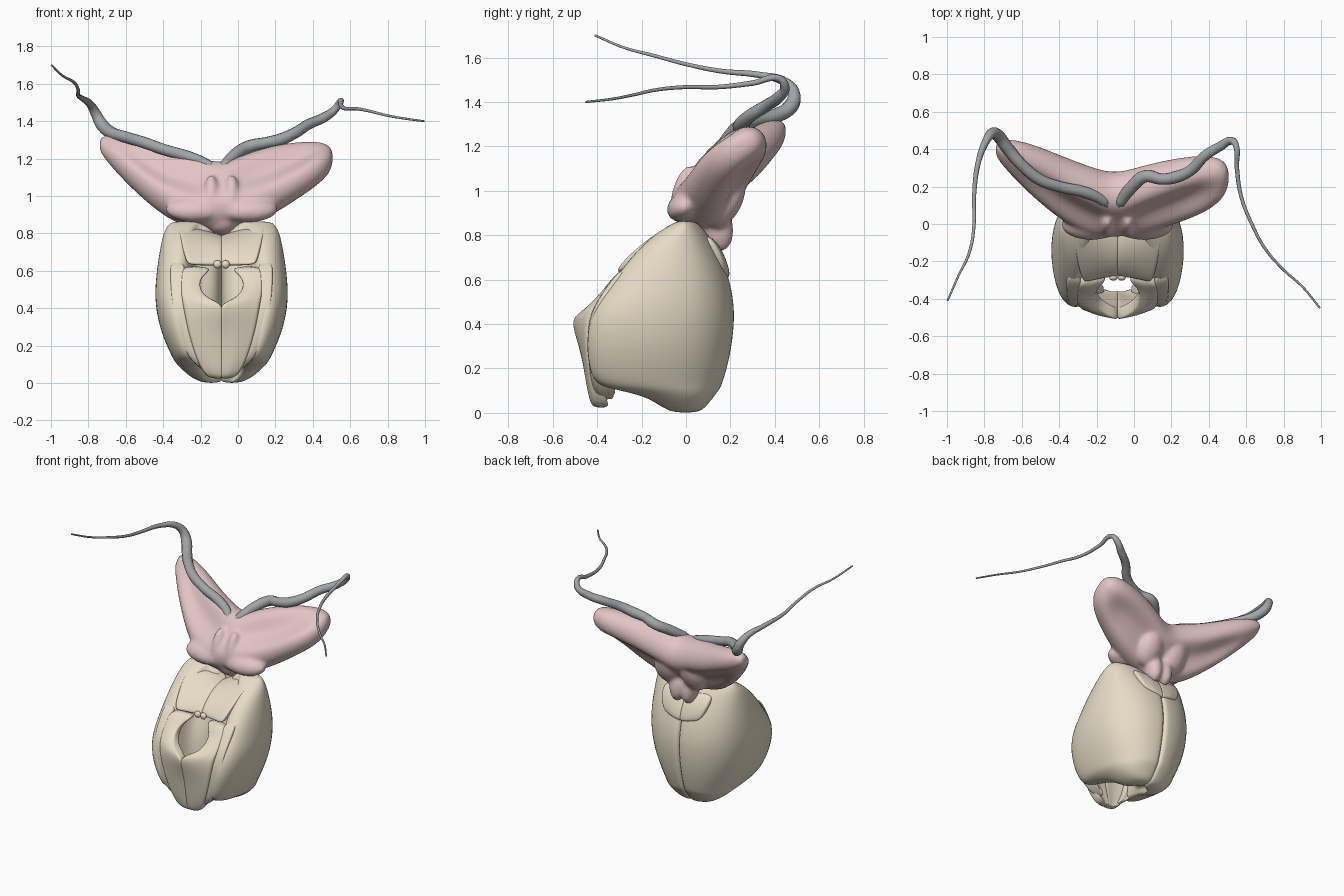
import bpy, bmesh, math
from mathutils import Vector

CX = -0.088  # symmetry plane of the shell


def material(name, rgb):
    m = bpy.data.materials.new(name)
    m.diffuse_color = (*rgb, 1)
    return m


BEIGE = material("beige", (0.80, 0.72, 0.57))
PINK = material("pink", (0.77, 0.56, 0.56))
GREY = material("grey", (0.36, 0.37, 0.38))


def loft(name, rings, mat, mirror=False, levels=2):
    """Skin closed rings of equal length, cap the ends and smooth."""
    bm = bmesh.new()
    vs = [[bm.verts.new(p) for p in r] for r in rings]
    n = len(rings[0])
    for a, b in zip(vs, vs[1:]):
        for i in range(n):
            bm.faces.new((a[i], a[(i + 1) % n], b[(i + 1) % n], b[i]))
    bm.faces.new(vs[0])
    bm.faces.new(vs[-1])
    bmesh.ops.recalc_face_normals(bm, faces=bm.faces)
    for f in bm.faces:
        f.smooth = True
    me = bpy.data.meshes.new(name)
    bm.to_mesh(me)
    bm.free()
    me.materials.append(mat)
    ob = bpy.data.objects.new(name, me)
    bpy.context.collection.objects.link(ob)
    s = ob.modifiers.new("smooth", "SUBSURF")
    s.levels = s.render_levels = levels
    if mirror:
        ob.location.x = CX
        m = ob.modifiers.new("mirror", "MIRROR")
        m.use_mirror_merge = False
    return ob


def plate(name, rows, depth, bulge):
    """Thick curved plate; each row is inner point and outer point."""
    rings = []
    for x0, y0, z0, x1, y1, z1 in rows:
        a, b = Vector((x0, y0, z0)), Vector((x1, y1, z1))
        front = [a, a.lerp(b, .12), a.lerp(b, .5) + Vector((0, bulge, 0)), a.lerp(b, .88), b]
        rings.append(front + [p + Vector((0, depth, 0)) for p in reversed(front)])
    return loft(name, rings, BEIGE, mirror=True)


def blob(name, loc, size, mat, tilt=0):
    bpy.ops.mesh.primitive_uv_sphere_add(segments=32, ring_count=16, location=loc)
    ob = bpy.context.object
    ob.name = name
    ob.scale = size
    ob.rotation_euler.x = tilt
    ob.data.materials.append(mat)
    bpy.ops.object.shade_smooth()
    return ob


# Side lobes: C-shaped sections open towards the front (z, front y, back y, width, inner x)
lobe = [(0.0, -.06, .06, .10, .0), (.03, -.12, .095, .165, -.008), (.075, -.19, .13, .215, -.008),
        (.105, -.33, .155, .245, -.008), (.13, -.43, .168, .262, -.008), (.22, -.455, .195, .305, -.008),
        (.33, -.465, .216, .343, -.008), (.45, -.445, .225, .36, -.008), (.55, -.37, .212, .355, -.008),
        (.65, -.3, .185, .343, -.008), (.75, -.21, .138, .325, -.004), (.81, -.135, .095, .31, .04),
        (.85, -.07, .06, .285, .09), (.865, -.035, .03, .26, .12)]
rings = []
for z, yf, yb, w, xi in lobe:
    d = yb - yf
    yc = yf + d * .4
    rings.append([(x, y, z) for x, y in (
        (xi, yb - .015), (xi + .02, yb), (xi + (w - xi) * .5, yb - d * .03), (w * .87, yb - d * .2),
        (w, yb - d * .45), (w * .99, yb - d * .7), (w * .88, yb - d * .93), (w * .66, yf),
        (max(xi, w * .52), yf + d * .08), (max(xi, w * .46), yf + d * .25),
        (max(xi, w * .36), yc), (xi, yc + .01))])
loft("side_lobes", rings, BEIGE, mirror=True)

# Front plates below and around the opening
plate("lower_front_plates", [
    (-.008, -.415, .02, .06, -.405, .025), (-.008, -.435, .055, .10, -.42, .055),
    (-.008, -.452, .15, .145, -.438, .15), (-.008, -.475, .27, .18, -.452, .27),
    (-.008, -.51, .37, .2, -.458, .37), (-.006, -.518, .425, .21, -.448, .43),
    (.08, -.475, .455, .217, -.428, .47), (.12, -.41, .51, .22, -.392, .52),
    (.11, -.345, .57, .215, -.352, .58), (.03, -.295, .62, .21, -.322, .63)], .065, -.01)

# Outer strips between the front plates and the side lobes
plate("front_side_strips", [
    (.05, -.405, .04, .12, -.39, .08), (.12, -.43, .14, .2, -.425, .16),
    (.17, -.447, .32, .255, -.442, .33), (.19, -.435, .45, .27, -.425, .46),
    (.2, -.362, .56, .275, -.352, .57), (.19, -.30, .65, .275, -.285, .66)], .09, -.004)

# Upper plates sloping back to the neck
plate("upper_front_plates", [
    (-.008, -.275, .625, .175, -.31, .63), (-.008, -.283, .645, .19, -.315, .65),
    (-.008, -.24, .705, .21, -.25, .72), (-.008, -.17, .76, .225, -.165, .79),
    (-.008, -.09, .785, .24, -.085, .845), (-.008, -.03, .79, .24, -.03, .86)], .07, .005)

# Pads at the top of the back
plate("back_pads", [
    (-.006, .19, .60, .1, .18, .62), (-.006, .203, .62, .15, .178, .65),
    (-.006, .175, .71, .18, .155, .73), (-.006, .12, .79, .19, .10, .81)], -.06, .01)

# Rim knob over the opening
for s in (-1, 1):
    blob("rim_knob", (CX + .022 * s, -.285, .635), (.022, .018, .022), BEIGE)

# Wing mass: waisted tilted ellipses (x, y, z, long radius, short radius, tilt)
wing = [(-.742, .40, 1.275, .035, .025, 45), (-.715, .39, 1.265, .075, .05, 45),
        (-.62, .335, 1.205, .135, .085, 44), (-.5, .26, 1.13, .185, .11, 46),
        (-.35, .17, 1.045, .22, .135, 48), (-.2, .11, 1.01, .22, .15, 50),
        (-.09, .10, .99, .195, .145, 52), (.05, .13, 1.035, .22, .15, 50),
        (.2, .17, 1.09, .215, .135, 48), (.34, .205, 1.145, .185, .115, 38),
        (.44, .23, 1.18, .145, .09, 33), (.49, .245, 1.197, .095, .06, 33),
        (.507, .25, 1.205, .04, .03, 33)]
rings = []
for i, (x, y, z, a, b, t) in enumerate(wing):
    c, s = math.cos(math.radians(t)), math.sin(math.radians(t))
    pinch = .5 if b > .1 and i != 6 else .15
    ring = []
    for k in range(20):
        q = 2 * math.pi * k / 20
        u = a * math.cos(q)
        v = b * math.sin(q) * (1 - pinch * abs(math.sin(q)) ** 8) * 1.1
        ring.append((x, y + u * c - v * s, z + u * s + v * c))
    rings.append(ring)
flesh = [loft("wing_mass", rings, PINK)]

# Stem and soft swellings where the wings meet the shell
flesh.append(blob("neck", (CX, .06, .87), (.10, .1, .08), PINK))
for s in (-1, 1):
    flesh += [blob("stem", (CX + .042 * s, .135, .85), (.058, .075, .125), PINK, .25),
              blob("centre_ridge", (CX + .055 * s, -.01, 1.0), (.04, .05, .12), PINK, -.3),
              blob("front_swelling", (CX + .14 * s, -.005, .93), (.16, .085, .065), PINK, .5),
              blob("back_swelling", (CX + .1 * s, .18, .95), (.09, .07, .13), PINK, -.5)]

# Melt the pink pieces into one soft body
bpy.ops.object.select_all(action="DESELECT")
for ob in flesh:
    ob.select_set(True)
bpy.context.view_layer.objects.active = flesh[0]
bpy.ops.object.convert(target="MESH")
bpy.ops.object.join()
body = bpy.context.object
r = body.modifiers.new("melt", "REMESH")
r.mode, r.voxel_size, r.use_smooth_shade = "VOXEL", .012, True
s = body.modifiers.new("soften", "SMOOTH")
s.factor, s.iterations = .5, 8


# Tubes: thick along the wing tops, thin after the bend (x, y, z, radius)
def tube(name, pts):
    cu = bpy.data.curves.new(name, "CURVE")
    cu.dimensions = "3D"
    cu.bevel_depth = 1
    cu.bevel_resolution = 4
    cu.resolution_u = 8
    cu.use_fill_caps = True
    sp = cu.splines.new("BEZIER")
    sp.bezier_points.add(len(pts) - 1)
    for bp, (x, y, z, r) in zip(sp.bezier_points, pts):
        bp.co = (x, y, z)
        bp.radius = r
        bp.handle_left_type = bp.handle_right_type = "AUTO"
    cu.materials.append(GREY)
    ob = bpy.data.objects.new(name, cu)
    bpy.context.collection.objects.link(ob)
    bpy.ops.object.select_all(action="DESELECT")
    ob.select_set(True)
    bpy.context.view_layer.objects.active = ob
    bpy.ops.object.convert(target="MESH")
    bpy.ops.object.shade_smooth()


tube("right_tube", [
    (-.09, .09, 1.145, .016), (-.07, .12, 1.165, .03), (-.01, .2, 1.225, .033), (.06, .255, 1.265, .034),
    (.15, .24, 1.285, .03), (.22, .25, 1.3, .033), (.3, .285, 1.335, .03), (.38, .365, 1.385, .028),
    (.46, .415, 1.42, .026), (.52, .445, 1.465, .021), (.545, .42, 1.505, .016), (.55, .3, 1.485, .012),
    (.575, .14, 1.467, .010), (.63, 0, 1.467, .009), (.7, -.13, 1.455, .008), (.8, -.245, 1.43, .007),
    (.9, -.335, 1.413, .006), (.995, -.45, 1.4, .005)])
tube("left_tube", [
    (-.135, .09, 1.145, .016), (-.16, .12, 1.165, .028), (-.25, .165, 1.205, .031), (-.4, .2, 1.25, .03),
    (-.5, .235, 1.285, .031), (-.6, .315, 1.315, .031), (-.68, .41, 1.34, .033), (-.73, .475, 1.385, .034),
    (-.76, .485, 1.44, .028), (-.79, .445, 1.49, .021), (-.83, .34, 1.52, .015), (-.855, .15, 1.54, .011),
    (-.855, 0, 1.57, .009), (-.88, -.15, 1.61, .008), (-.94, -.28, 1.645, .006), (-.997, -.41, 1.7, .005)])
